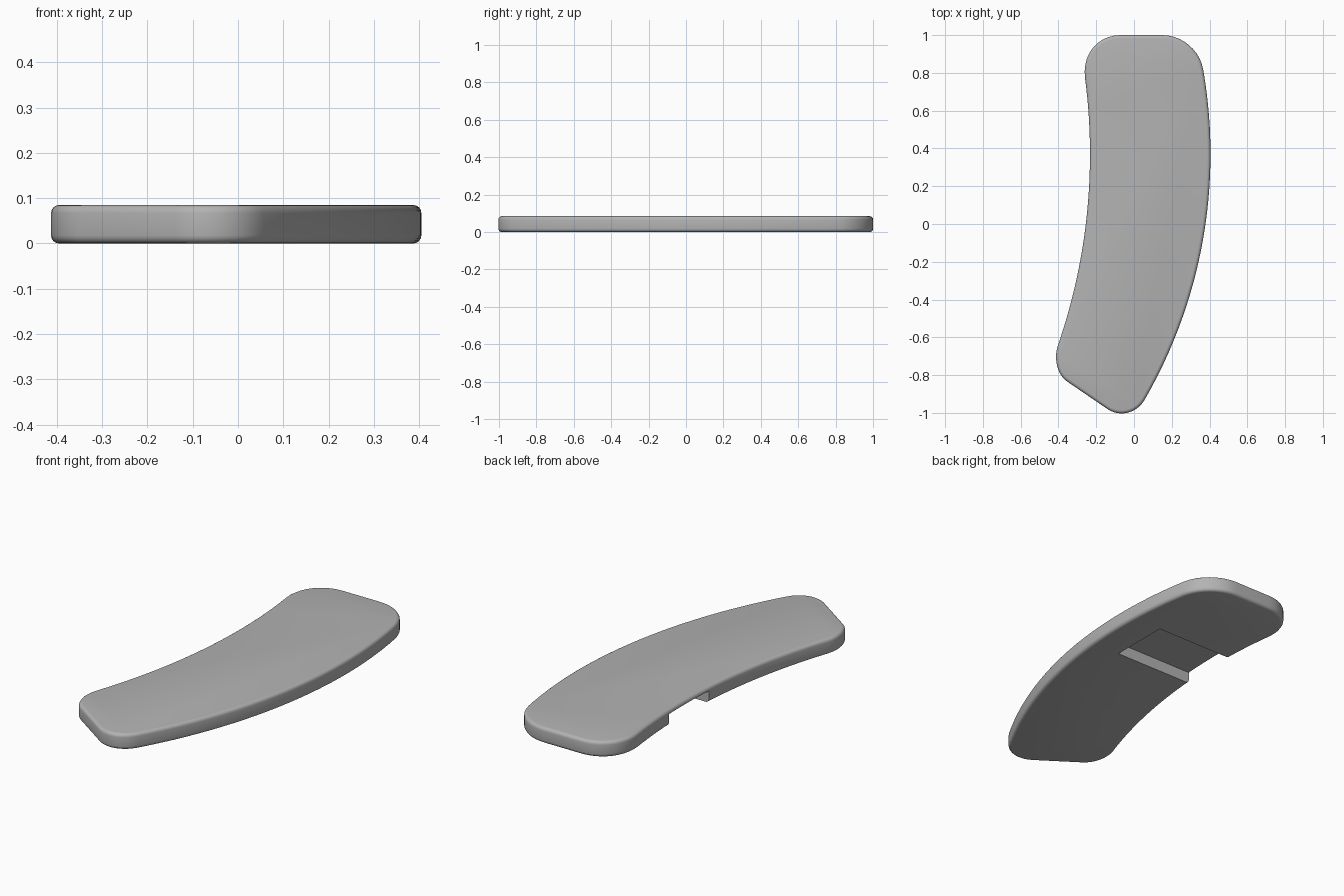
import bpy, bmesh, math
from mathutils import Vector

cube = bpy.data.objects.get("Cube")
if cube:
    bpy.data.objects.remove(cube, do_unlink=True)

HEIGHT = 0.085


def arc_x(y, crest, radius):
    """x of a large side arc whose crest lies at y = 0.37."""
    return crest - radius + math.sqrt(radius ** 2 - (y - 0.37) ** 2)


def side(crest, radius, y0, y1, steps=28):
    ys = [y0 + (y1 - y0) * i / steps for i in range(steps + 1)]
    return [Vector((arc_x(y, crest, radius), y)) for y in ys]


def rounded(start, corner, end, steps=10):
    """Inner points of a soft corner between two outline points."""
    a, b = start.lerp(corner, 0.56), end.lerp(corner, 0.56)
    pts = []
    for i in range(1, steps):
        t = i / steps
        s = 1 - t
        pts.append(start * s**3 + a * 3 * s * s * t + b * 3 * s * t * t + end * t**3)
    return pts


# Outline: outer arc, flat back end, inner arc, slanted front end
outer = side(0.405, 2.6, -0.93, 0.82)
inner = side(-0.233, 3.1, 0.77, -0.64)
back = [Vector((0.15, 1)), Vector((-0.07, 1))]
front = [Vector((-0.355, -0.833)), Vector((-0.14, -0.98))]
outline = (outer + rounded(outer[-1], Vector((0.335, 1)), back[0]) + back
           + rounded(back[1], Vector((-0.29, 1)), inner[0]) + inner
           + rounded(inner[-1], Vector((-0.447, -0.77)), front[0]) + front
           + rounded(front[1], Vector((-0.02, -1.06)), outer[0]))

# Curved slab with rounded rims
bm = bmesh.new()
base = bm.faces.new([bm.verts.new((p.x, p.y, 0)) for p in outline])
top = bmesh.ops.extrude_face_region(bm, geom=[base])
bmesh.ops.translate(bm, vec=(0, 0, HEIGHT),
                    verts=[v for v in top["geom"] if isinstance(v, bmesh.types.BMVert)])
bmesh.ops.recalc_face_normals(bm, faces=bm.faces)
rims = [e for e in bm.edges if abs(e.verts[0].co.z - e.verts[1].co.z) < 0.001]
bmesh.ops.bevel(bm, geom=rims, offset=0.018, segments=4, profile=0.5, affect='EDGES')
mesh = bpy.data.meshes.new("curved_slab")
bm.to_mesh(mesh)
bm.free()
slab = bpy.data.objects.new("curved_slab", mesh)
bpy.context.collection.objects.link(slab)

grey = bpy.data.materials.new("plain_grey")
grey.use_nodes = True
grey.diffuse_color = (0.45, 0.45, 0.45, 1)
grey.node_tree.nodes["Principled BSDF"].inputs["Base Color"].default_value = grey.diffuse_color
mesh.materials.append(grey)

# Rectangular notch in the underside, open on the inner edge
bpy.ops.mesh.primitive_cube_add(size=1, location=(-0.135, 0.315, 0))
cutter = bpy.context.object
cutter.name = "notch_cutter"
cutter.scale = (0.73, 0.33, 0.125)
cutter.hide_render = True
cutter.data.materials.append(grey)
cut = slab.modifiers.new("notch", 'BOOLEAN')
cut.operation = 'DIFFERENCE'
cut.solver = 'EXACT'
cut.object = cutter

bpy.ops.object.select_all(action='DESELECT')
slab.select_set(True)
bpy.context.view_layer.objects.active = slab
bpy.ops.object.modifier_apply(modifier=cut.name)
bpy.data.objects.remove(cutter, do_unlink=True)
bpy.ops.object.shade_smooth_by_angle(angle=math.radians(35))
